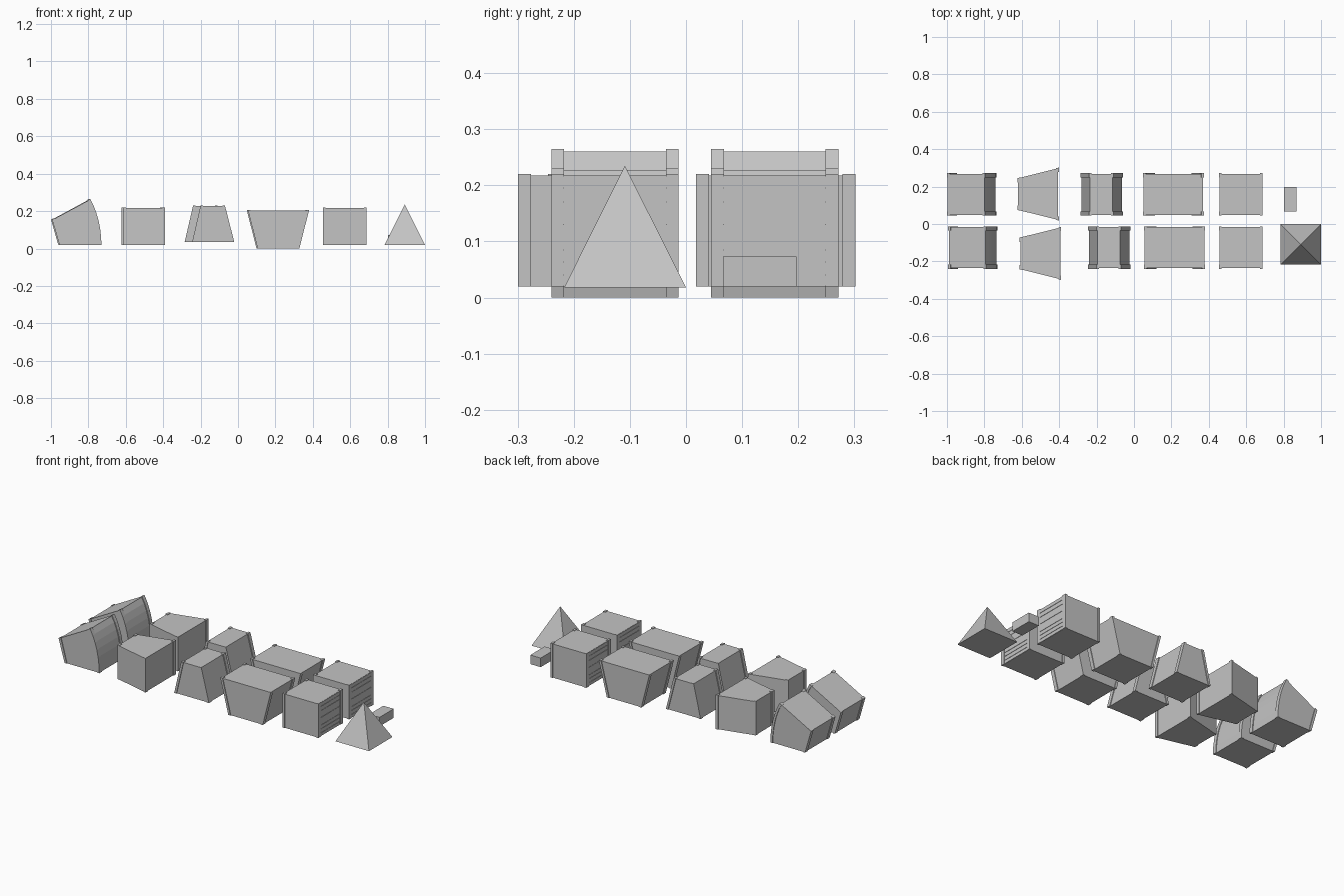
import bpy, bmesh
from mathutils import Vector

cube = bpy.data.objects.get("Cube")
if cube:
    bpy.data.objects.remove(cube, do_unlink=True)

# One plain grey for everything
grey = bpy.data.materials.new("plain_grey")
grey.use_nodes = True
grey.diffuse_color = (0.55, 0.55, 0.55, 1)
grey.node_tree.nodes["Principled BSDF"].inputs["Base Color"].default_value = grey.diffuse_color

POST_X, POST_Y, INSET = 0.014, 0.023, 0.004


def finish(name, bm):
    bmesh.ops.recalc_face_normals(bm, faces=bm.faces)
    mesh = bpy.data.meshes.new(name)
    bm.to_mesh(mesh)
    bm.free()
    mesh.materials.append(grey)
    obj = bpy.data.objects.new(name, mesh)
    bpy.context.collection.objects.link(obj)


def extrude(name, points, start, end, axis="y"):
    """Extrude a closed profile along y (points are x, z) or z (points are x, y)."""
    bm = bmesh.new()
    place = (lambda p: (p[0], start, p[1])) if axis == "y" else (lambda p: (p[0], p[1], start))
    face = bm.faces.new([bm.verts.new(place(p)) for p in points])
    new = bmesh.ops.extrude_face_region(bm, geom=[face], use_keep_orig=True)["geom"]
    move = Vector((0, end - start, 0)) if axis == "y" else Vector((0, 0, end - start))
    bmesh.ops.translate(bm, vec=move, verts=[v for v in new if isinstance(v, bmesh.types.BMVert)])
    finish(name, bm)


def box(name, x0, x1, y0, y1, z0, z1):
    extrude(name, [(x0, z0), (x1, z0), (x1, z1), (x0, z1)], y0, y1)


def framed_block(name, left, right, y0, y1):
    """Block with side outlines listed from bottom to top, plus four corner posts."""
    slope = (right[-1][1] - left[-1][1]) / (right[-1][0] - left[-1][0])

    def shifted(side, dx, drop=0):
        moved = [(x + dx, z) for x, z in side]
        x, z = moved[-1]
        moved[-1] = (x, z + slope * dx - drop)
        return moved

    body = shifted(left, INSET, 0.003)[::-1] + shifted(right, -INSET, 0.003)
    extrude(name + "_body", body, y0 + INSET, y1 - INSET)
    for label, side, dx in (("left", left, POST_X), ("right", right, -POST_X)):
        strip = side + shifted(side, dx)[::-1]
        extrude(name + "_front_post_" + label, strip, y0, y0 + POST_Y)
        extrude(name + "_back_post_" + label, strip, y1 - POST_Y, y1)


# Curved outer side of the wedge blocks
def curve_side(shift, steps=6):
    a, b, c = Vector((-0.73, 0.02)), Vector((-0.732, 0.16)), Vector((-0.79, 0.265))
    pts = []
    for i in range(steps + 1):
        t = i / steps
        p = a * (1 - t) ** 2 + b * 2 * t * (1 - t) + c * t * t
        pts.append((p.x + shift, p.y))
    return pts


# Two matching rows, front and back
rows = (("front", -0.24, -0.013, 0.0, -0.035), ("back", 0.045, 0.272, -0.006, -0.075))
for row, y0, y1, dx, tx in rows:
    # Wedge with curved side
    framed_block(row + "_curved_wedge", [(-0.955 + dx, 0.02), (-0.994 + dx, 0.155)],
                 curve_side(dx), y0, y1)
    # Block narrowing upward
    framed_block(row + "_narrowing_block", [(tx - 0.21, 0.035), (tx - 0.165, 0.23)],
                 [(tx + 0.015, 0.035), (tx - 0.035, 0.23)], y0, y1)
    # Block widening upward
    framed_block(row + "_widening_block", [(0.105 + dx, 0.0), (0.053 + dx, 0.205)],
                 [(0.328 + dx, 0.0), (0.38 + dx, 0.205)], y0, y1)
    # Square block with thin planks on its sides
    framed_block(row + "_square_block", [(0.455, 0.02), (0.455, 0.22)],
                 [(0.688, 0.02), (0.688, 0.22)], y0, y1)
    seams = [0.02, 0.04, 0.063, 0.085, 0.13, 0.17, 0.195, 0.217]
    for i, (low, high) in enumerate(zip(seams, seams[1:])):
        for label, x in (("left", 0.457), ("right", 0.683)):
            box(f"{row}_plank_{label}_{i}", x, x + 0.003, y0 + POST_Y, y1 - POST_Y,
                low + 0.001, high - 0.001)

    # Block with a fan-shaped plan and upright corner posts
    x0, x1, mid = -0.612 + 2 * dx, -0.39 + 2 * dx, (y0 + y1) / 2 - 0.03 * (row == "front")
    if row == "back":
        mid = 0.16
    else:
        mid = -0.157
    near, far = 0.085, 0.142
    extrude(row + "_fan_body", [(x0 + INSET, mid - near), (x1 - INSET, mid - far + INSET),
                                (x1 - INSET, mid + far - INSET), (x0 + INSET, mid + near)],
            0.02, 0.217, "z")
    for label, s in (("front", -1), ("back", 1)):
        for end, x, half, step in (("narrow", x0, near, POST_X), ("wide", x1, far, -POST_X)):
            tilt = (far - near) / (x1 - x0) * step
            outer, inner = mid + s * half, mid + s * (half - POST_Y)
            extrude(f"{row}_fan_post_{label}_{end}",
                    [(x, outer), (x + step, outer + s * tilt), (x + step, inner), (x, inner)],
                    0.02, 0.22, "z")

# Pyramid
bm = bmesh.new()
base = [bm.verts.new((x, y, 0.018)) for x, y in
        ((0.783, -0.217), (1.0, -0.217), (1.0, 0.0), (0.783, 0.0))]
tip = bm.verts.new((0.891, -0.109, 0.235))
bm.faces.new(base)
for i in range(4):
    bm.faces.new((base[i], base[(i + 1) % 4], tip))
finish("pyramid", bm)

# Small bar
box("small_bar", 0.803, 0.87, 0.066, 0.197, 0.02, 0.073)
